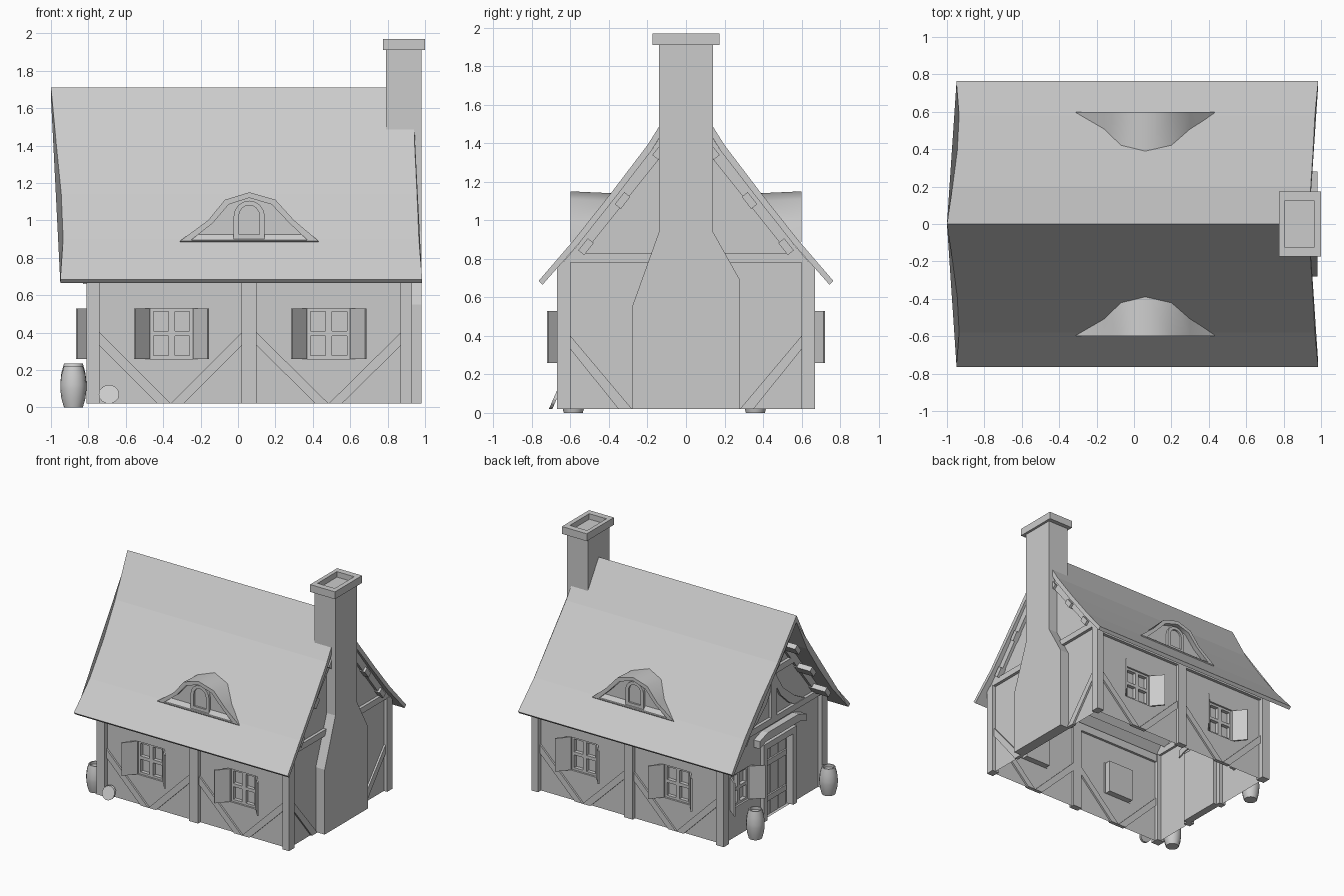
import bpy, bmesh, math
from mathutils import Vector

if "Cube" in bpy.data.objects:
    bpy.data.objects.remove(bpy.data.objects["Cube"])

# Wall frames: (u along wall, v up, d outward) -> world
WALLS = {
    "front": lambda u, v, d: (u, -0.63 - d, v),
    "back": lambda u, v, d: (u, 0.63 + d, v),
    "left": lambda u, v, d: (-0.775 - d, u, v),
    "right": lambda u, v, d: (0.90 + d, u, v),
}


def finish(name, bm, smooth=0):
    bmesh.ops.recalc_face_normals(bm, faces=bm.faces[:])
    me = bpy.data.meshes.new(name)
    bm.to_mesh(me)
    bm.free()
    if smooth:
        me.polygons.foreach_set("use_smooth", [True] * len(me.polygons))
        me.set_sharp_from_angle(angle=math.radians(smooth))
    ob = bpy.data.objects.new(name, me)
    bpy.context.collection.objects.link(ob)
    return ob


def loft(name, rings, caps=(True, True), smooth=0):
    bm = bmesh.new()
    vs = [[bm.verts.new(p) for p in r] for r in rings]
    n = len(vs[0])
    for a, b in zip(vs, vs[1:]):
        for i in range(n):
            j = (i + 1) % n
            bm.faces.new((a[i], a[j], b[j], b[i]))
    for use, ring in zip(caps, (vs[0], vs[-1])):
        if use:
            bm.faces.new(ring)
    return finish(name, bm, smooth)


def prism(name, wall, pts, d0, d1, caps=(True, True)):
    f = WALLS[wall]
    return loft(name, [[f(u, v, d) for u, v in pts] for d in (d0, d1)], caps)


def rect(u0, u1, v0, v1):
    return [(u0, v0), (u1, v0), (u1, v1), (u0, v1)]


def beam(name, wall, p, q, w, d0=-0.02, d1=0.025):
    p, q = Vector(p), Vector(q)
    t = (q - p).normalized()
    n = Vector((-t.y, t.x)) * w / 2
    prism(name, wall, [p - n, q - n, q + n, p + n], d0, d1)


def sheet(name, wall, outline, holes):
    bm = bmesh.new()
    for loop in [outline] + holes:
        v = [bm.verts.new(WALLS[wall](a, b, 0)) for a, b in loop]
        for i in range(len(v)):
            bm.edges.new((v[i - 1], v[i]))
    bmesh.ops.triangle_fill(bm, edges=bm.edges[:], use_beauty=True)
    bmesh.ops.dissolve_limit(bm, angle_limit=0.01, verts=bm.verts[:], edges=bm.edges[:])
    finish(name, bm)


def window(wall, u0, u1, v0=0.26, v1=0.53):
    prism(wall + "_window_recess", wall, rect(u0, u1, v0, v1), 0, -0.05, (False, True))
    c, m, b = (u0 + u1) / 2, (v0 + v1) / 2, 0.018
    bars = [(u0, u0 + b, v0, v1), (u1 - b, u1, v0, v1), (u0, u1, v0, v0 + b),
            (u0, u1, v1 - b, v1), (c - 0.017, c + 0.017, v0, v1), (u0, u1, m - 0.013, m + 0.013)]
    for r in bars:
        prism(wall + "_window_bar", wall, rect(*r), -0.045, -0.015)
    for h, s in ((u0, -1), (u1, 1)):  # angled shutters
        foot = [(h, 0), (h + s * 0.078, 0.092), (h + s * 0.086, 0.083), (h + s * 0.012, -0.005)]
        loft(wall + "_shutter", [[WALLS[wall](u, v, d) for u, d in foot] for v in (v0, v1)])


# Roof with swept gable edges: half profile (y, z, x_left, x_right)
outer = [(0, 1.71, -1.0, 0.935), (0.2, 1.39, -0.97, 0.945), (0.39, 1.14, -0.945, 0.957),
         (0.58, 0.90, -0.935, 0.967), (0.765, 0.685, -0.95, 0.985)]
inner = [(0.745, 0.665, -0.95, 0.985), (0.555, 0.88, -0.935, 0.967),
         (0.365, 1.12, -0.945, 0.957), (0.18, 1.36, -0.97, 0.945), (0, 1.655, -1.0, 0.935)]
half = outer + inner
full = half + [(-y, z, a, b) for y, z, a, b in reversed(half[1:-1])]
loft("roof", [[(p[2 + k], p[0], p[1]) for p in full] for k in (0, 1)])

# Walls with openings
LONG_WINDOWS = [(-0.47, -0.24), (0.37, 0.60)]
DOOR = rect(-0.25, 0.11, 0.02, 0.62)
for wall in ("front", "back"):
    sheet(wall + "_wall", wall, rect(-0.775, 0.90, 0.02, 0.79),
          [rect(a, b, 0.26, 0.53) for a, b in LONG_WINDOWS])
    for a, b in LONG_WINDOWS:
        window(wall, a, b)
gable_half = [(0.63, 0.02), (0.63, 0.79)] + [(p[0], p[1]) for p in inner[1:]]
gable = gable_half + [(-y, z) for y, z in reversed(gable_half[:-1])]
# door cut into the outline, since it reaches the wall base
sheet("left_wall", "left", gable + [(-0.25, 0.02), (-0.25, 0.62), (0.11, 0.62), (0.11, 0.02)],
      [rect(0.29, 0.52, 0.26, 0.53)])
sheet("right_wall", "right", gable, [])
window("left", 0.29, 0.52)

# Corner posts
for x0, x1 in ((-0.81, -0.74), (0.87, 0.93)):
    for s in (-1, 1):
        loft("corner_post", [[(x, s * y, z) for x, y in rect(x0, x1, 0.60, 0.67)] for z in (0.02, 0.785)])

# Long wall timber
for wall in ("front", "back"):
    prism(wall + "_centre_post", wall, rect(0.02, 0.10, 0.02, 0.78), -0.02, 0.03)
    prism(wall + "_top_plate", wall, rect(-0.75, 0.88, 0.72, 0.785), -0.02, 0.025)
    for a, b in ((-0.74, 0.02), (0.10, 0.87)):
        m = (a + b) / 2
        for e, s in ((a, -1), (b, 1)):
            pts = [(e, 0.40), (e, 0.33), (m + s * 0.07, 0.02), (m, 0.02)]
            prism(wall + "_brace", wall, pts, -0.015, 0.015)

# Gable timber
for wall in ("left", "right"):
    prism(wall + "_tie_beam", wall, rect(-0.60, 0.60, 0.78, 0.83), -0.02, 0.025)
    for s in (-1, 1):
        pts = [(0.64, 0.78), (0.555, 0.88), (0.365, 1.12), (0.18, 1.36), (0, 1.65),
               (0, 1.54), (0.13, 1.33), (0.25, 1.18), (0.53, 0.83), (0.57, 0.78)]
        prism(wall + "_rafter", wall, [(s * y, z) for y, z in pts], -0.02, 0.025)
prism("left_king_post", "left", rect(-0.035, 0.035, 0.83, 1.55), -0.02, 0.025)
beam("left_collar", "left", (-0.25, 1.2), (0.25, 1.2), 0.05)
for s in (-1, 1):
    curve = [(0.40, 0.83), (0.27, 0.90), (0.12, 1.02), (0.03, 1.16),
             (0.03, 1.07), (0.09, 0.97), (0.21, 0.86), (0.27, 0.83)]
    prism("left_curved_brace", "left", [(s * y, z) for y, z in curve], -0.02, 0.02)
    prism("right_brace", "right", [(s * y, z) for y, z in
          ((0.60, 0.40), (0.60, 0.33), (0.35, 0.02), (0.28, 0.02))], -0.015, 0.015)

# Purlins under the roof
for y, z in ((0.535, 0.875), (0.345, 1.115), (0.15, 1.37)):
    for s in (-1, 1):
        t, n = Vector((0.62, -0.78)) * 0.04, Vector((-0.78, -0.62)) * 0.04
        c = Vector((y, z))
        quad = [c - t, c + t, c + t + n, c - t + n]
        loft("purlin", [[(x, s * q.x, q.y) for q in quad] for x in (-0.92, 0.945)])

# Door, frame and arched lintel
prism("door_recess", "left", DOOR, 0, -0.06, (False, True))
for i in range(3):
    u = -0.22 + i * 0.102
    prism("door_plank", "left", rect(u, u + 0.096, 0.02, 0.58), -0.055, -0.025)
for v in (0.14, 0.43):
    prism("door_batten", "left", rect(-0.21, 0.07, v, v + 0.045), -0.03, -0.012)
for u in (-0.285, 0.095):
    prism("door_jamb", "left", rect(u, u + 0.05, 0.02, 0.65), -0.03, 0.03)
prism("door_head", "left", rect(-0.285, 0.145, 0.60, 0.65), -0.03, 0.03)
prism("door_lintel", "left", [(-0.37, 0.66), (-0.29, 0.69), (0.15, 0.69), (0.23, 0.66),
      (0.23, 0.72), (0.13, 0.755), (-0.27, 0.755), (-0.37, 0.72)], -0.01, 0.055)

# Eyebrow dormers: (x, z, back y)
brow = [(-0.31, 0.89, 0.59), (-0.16, 1.0, 0.50), (-0.07, 1.11, 0.41), (0.06, 1.15, 0.38),
        (0.20, 1.11, 0.41), (0.30, 1.0, 0.50), (0.43, 0.89, 0.59)]
lip = [(-0.25, 0.895), (-0.135, 0.985), (-0.05, 1.085), (0.06, 1.12),
       (0.18, 1.085), (0.275, 0.985), (0.37, 0.895)]


def arch(w, z0, z1, n=8):
    return [(0.06 - w, z0), (0.06 + w, z0)] + [
        (0.06 + w * math.cos(math.pi * i / n), z1 - w + w * math.sin(math.pi * i / n)) for i in range(n + 1)]


for s, side in ((-1, "front"), (1, "back")):
    loft(side + "_dormer", [[(x, s * y, z - 0.01) for x, z, y in brow],
                            [(x, s * 0.60, z) for x, z, y in brow],
                            [(x, s * 0.60, z) for x, z in lip],
                            [(x, s * 0.56, z) for x, z in lip]], (False, True), smooth=35)
    rings = [(0.083, 0.90, 1.105, 0.55), (0.083, 0.90, 1.105, 0.58),
             (0.055, 0.925, 1.08, 0.58), (0.055, 0.925, 1.08, 0.565)]
    loft(side + "_dormer_window", [[(x, s * y, z) for x, z in arch(w, a, b)] for w, a, b, y in rings])

# Chimney: tapered breast, stack and hollow cap
prism("chimney_breast", "right", [(-0.28, 0.02), (0.28, 0.02), (0.28, 0.69), (0.14, 0.94),
      (0.14, 1.4), (-0.14, 1.4), (-0.14, 0.94), (-0.28, 0.55)], -0.01, 0.08)
loft("chimney_stack", [[(x, y, z) for x, y in rect(0.79, 0.98, -0.14, 0.14)] for z in (1.2, 1.92)])
cap, flue = rect(0.775, 1.0, -0.175, 0.175), rect(0.808, 0.963, -0.125, 0.125)
loft("chimney_cap", [[(x, y, z) for x, y in r] for r, z in
     ((cap, 1.91), (cap, 1.97), (flue, 1.97), (flue, 1.925))])


# Barrels and leaning lid
def barrel(name, x, y, h, r):
    prof = [(0.72, 0), (0.92, 0.22), (1, 0.45), (1, 0.55), (0.92, 0.78), (0.72, 1), (0.6, 1), (0.6, 0.9)]
    loft(name, [[(x + r * k * math.cos(i * math.pi / 7), y + r * k * math.sin(i * math.pi / 7), h * t)
                 for i in range(14)] for k, t in prof], smooth=40)


barrel("rear_barrel", -0.88, 0.36, 0.235, 0.07)
barrel("front_barrel", -0.88, -0.585, 0.22, 0.07)
lid = [(0.055 * math.cos(i * math.pi / 7), 0.055 * math.sin(i * math.pi / 7)) for i in range(14)]
loft("barrel_lid", [[(-0.69 + a, -0.69 + 0.4 * b + o, 0.07 + 0.92 * b) for a, b in lid] for o in (0, 0.018)])
